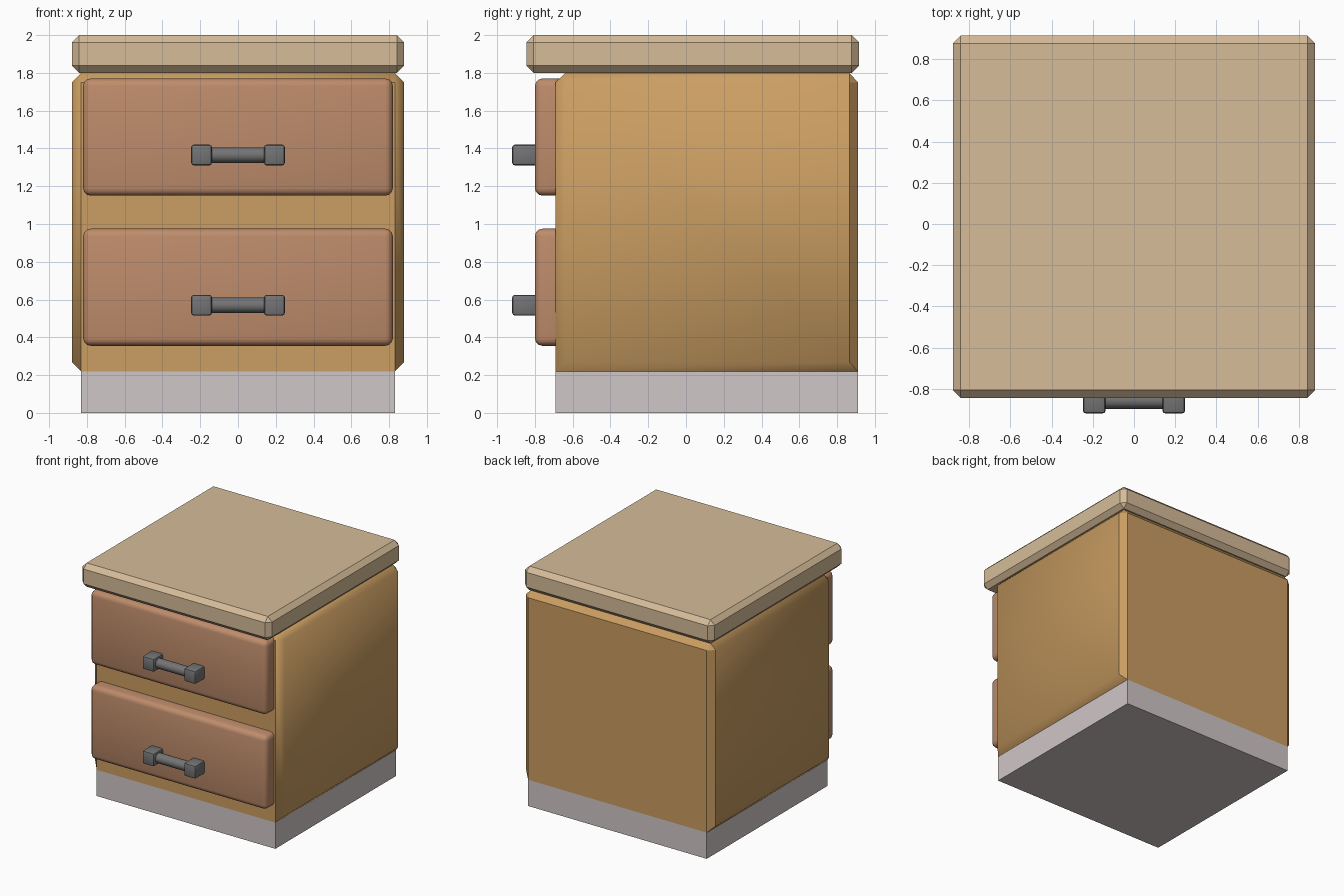
import bpy, bmesh, math
from mathutils import Matrix, Vector

if "Cube" in bpy.data.objects:
    bpy.data.objects.remove(bpy.data.objects["Cube"])


def material(name, rgb):
    lin = [((c / 255 + 0.055) / 1.055) ** 2.4 for c in rgb]
    m = bpy.data.materials.new(name)
    m.diffuse_color = (*lin, 1)
    m.use_nodes = True
    m.node_tree.nodes["Principled BSDF"].inputs["Base Color"].default_value = m.diffuse_color
    return m


PALE = material("pale wood", (214, 188, 153))
GOLD = material("golden wood", (203, 158, 98))
BROWN = material("reddish brown wood", (190, 140, 107))
STONE = material("grey plinth", (208, 199, 199))
METAL = material("dark grey metal", (116, 116, 117))


def finish(name, bm, mat, angle=None):
    bmesh.ops.recalc_face_normals(bm, faces=bm.faces[:])
    me = bpy.data.meshes.new(name)
    bm.to_mesh(me)
    bm.free()
    me.materials.append(mat)
    ob = bpy.data.objects.new(name, me)
    bpy.context.collection.objects.link(ob)
    if angle is not None:
        bpy.ops.object.select_all(action='DESELECT')
        ob.select_set(True)
        bpy.context.view_layer.objects.active = ob
        bpy.ops.object.shade_smooth_by_angle(angle=math.radians(angle))
    return ob


def box(name, lo, hi, mat, bevel=0, segments=1, angle=None):
    lo, hi = Vector(lo), Vector(hi)
    bm = bmesh.new()
    bmesh.ops.create_cube(bm, size=1, matrix=Matrix.Translation((lo + hi) / 2)
                          @ Matrix.Diagonal((*(hi - lo), 1)))
    if bevel:
        bmesh.ops.bevel(bm, geom=bm.edges[:], offset=bevel, segments=segments,
                        profile=0.5, affect='EDGES')
    return finish(name, bm, mat, angle)


# Plinth and chamfered top slab
box("plinth", (-0.83, -0.69, 0), (0.83, 0.91, 0.22), STONE)
box("top_slab", (-0.88, -0.845, 1.80), (0.88, 0.915, 2.0), PALE, 0.038)

# Cabinet body: chamfered everywhere except the bottom front and back edges
bm = bmesh.new()
for s in (-1, 1):
    for y_out, y_in in ((-0.69, -0.64), (0.91, 0.865)):
        for p in ((s * 0.88, y_in, 0.27), (s * 0.88, y_in, 1.75),
                  (s * 0.83, y_in, 1.80),
                  (s * 0.83, y_out, 0.22), (s * 0.83, y_out, 1.75)):
            bm.verts.new(p)
bmesh.ops.convex_hull(bm, input=bm.verts[:])
bmesh.ops.dissolve_limit(bm, angle_limit=0.02, verts=bm.verts[:], edges=bm.edges[:])
bmesh.ops.recalc_face_normals(bm, faces=bm.faces[:])
for f in bm.faces:
    f.smooth = True
for e in bm.edges:
    # sides blend softly into their chamfers, front, back and rear corners stay crisp
    e.smooth = not any(abs(f.normal.y) > 0.9 or f.normal.y > 0.5
                       or abs(f.normal.z) > 0.9 for f in e.link_faces)
finish("cabinet_body", bm, GOLD)

# Two drawers, each with a bar handle between two blocks
for label, dz in (("lower", 0), ("upper", 0.795)):
    box(label + "_drawer", (-0.82, -0.80, 0.355 + dz), (0.82, -0.60, 0.975 + dz),
        BROWN, 0.04, 3, 40)
    z = 0.57 + dz
    for side, x in (("left", -0.193), ("right", 0.193)):
        box(f"{label}_{side}_handle_block", (x - 0.055, -0.92, z - 0.055),
            (x + 0.055, -0.78, z + 0.055), METAL, 0.014, 2, 40)
    bm = bmesh.new()
    bmesh.ops.create_cone(bm, cap_ends=True, segments=12, radius1=0.041, radius2=0.041,
                          depth=0.34, matrix=Matrix.Translation((0, -0.857, z))
                          @ Matrix.Rotation(math.pi / 2, 4, 'Y'))
    finish(label + "_handle_bar", bm, METAL, 40)
